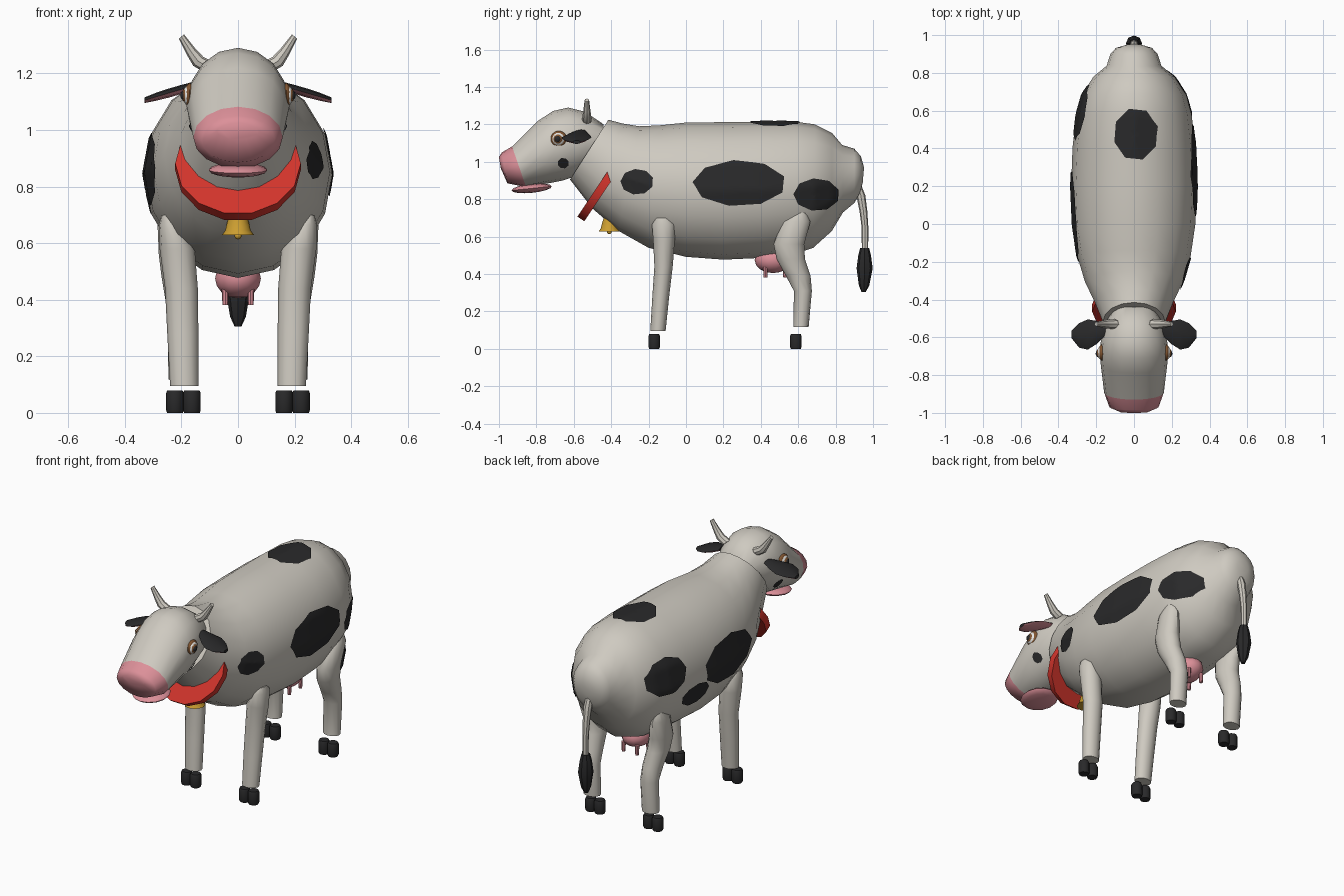
import bpy, bmesh, math
from mathutils import Vector, Matrix
from mathutils.bvhtree import BVHTree

if "Cube" in bpy.data.objects:
    bpy.data.objects.remove(bpy.data.objects["Cube"])


def colour(name, r, g, b):
    m = bpy.data.materials.new(name)
    m.diffuse_color = (r, g, b, 1)
    m.use_nodes = True
    m.node_tree.nodes["Principled BSDF"].inputs["Base Color"].default_value = m.diffuse_color
    return m


HIDE = colour("hide_cream", 0.62, 0.59, 0.53)
BLACK = colour("black", 0.022, 0.022, 0.023)
PINK = colour("pink", 0.72, 0.28, 0.32)
RED = colour("red", 0.65, 0.035, 0.025)
GOLD = colour("gold", 0.60, 0.34, 0.03)
BROWN = colour("brown", 0.22, 0.09, 0.03)
WHITE = colour("white", 0.8, 0.8, 0.78)


def finish(bm, name, mats, rule=None, angle=40):
    bmesh.ops.recalc_face_normals(bm, faces=bm.faces[:])
    bm.normal_update()
    for f in bm.faces:
        f.material_index = rule(f) if rule else 0
    me = bpy.data.meshes.new(name)
    bm.to_mesh(me)
    bm.free()
    ob = bpy.data.objects.new(name, me)
    bpy.context.collection.objects.link(ob)
    for m in mats:
        me.materials.append(m)
    bpy.context.view_layer.objects.active = ob
    ob.select_set(True)
    bpy.ops.object.shade_smooth_by_angle(angle=math.radians(angle))
    ob.select_set(False)
    return ob


def loft(name, rings, mats, n=12, rule=None, angle=40):
    """Skin elliptical rings, each given as (centre, half axis, half axis)."""
    bm = bmesh.new()
    loops = []
    for c, u, v in rings:
        c, u, v = Vector(c), Vector(u), Vector(v)
        loops.append([bm.verts.new(c + u * math.cos(2 * math.pi * i / n)
                                   + v * math.sin(2 * math.pi * i / n)) for i in range(n)])
    for a, b in zip(loops, loops[1:]):
        for i in range(n):
            bm.faces.new((a[i], a[(i + 1) % n], b[(i + 1) % n], b[i]))
    bm.faces.new(loops[0])
    bm.faces.new(loops[-1])
    return finish(bm, name, mats, rule, angle)


def side_rings(sections):
    """Rings from side outline: top y, top z, bottom y, bottom z, half width."""
    return [((0, (a + c) / 2, (b + d) / 2), (w, 0, 0), (0, (a - c) / 2, (b - d) / 2))
            for a, b, c, d, w in sections]


def flat_rings(sections):
    """Horizontal rings: x, y, z, x radius, y radius."""
    return [((x, y, z), (rx, 0, 0), (0, ry, 0)) for x, y, z, rx, ry in sections]


def ellipsoid(name, centre, radii, mat, seg=14, tilt=0):
    bm = bmesh.new()
    bmesh.ops.create_uvsphere(bm, u_segments=seg, v_segments=seg // 2 + 1, radius=1)
    bm.transform(Matrix.Translation(centre) @ Matrix.Rotation(tilt, 4, 'X')
                 @ Matrix.Diagonal((*radii, 1)))
    return finish(bm, name, [mat], angle=60)


# Body with neck and rump
body = loft("body", side_rings([
    (-0.415, 1.225, -0.62, 0.905, 0.165),
    (-0.34, 1.205, -0.50, 0.75, 0.205),
    (-0.25, 1.19, -0.36, 0.63, 0.26),
    (-0.14, 1.195, -0.20, 0.54, 0.30),
    (0.0, 1.21, 0.0, 0.492, 0.325),
    (0.2, 1.212, 0.2, 0.477, 0.333),
    (0.4, 1.215, 0.42, 0.487, 0.325),
    (0.58, 1.215, 0.58, 0.507, 0.305),
    (0.69, 1.20, 0.68, 0.54, 0.275),
    (0.78, 1.155, 0.78, 0.63, 0.215),
    (0.835, 1.09, 0.84, 0.73, 0.145),
    (0.90, 1.07, 0.90, 0.78, 0.125),
    (0.935, 1.03, 0.93, 0.83, 0.095),
    (0.952, 0.97, 0.945, 0.89, 0.04)]), [HIDE], n=16, angle=60)

# Head, with the muzzle painted pink
head = loft("head", side_rings([
    (-1.0, 1.025, -0.99, 0.965, 0.075),
    (-0.985, 1.05, -0.955, 0.885, 0.13),
    (-0.93, 1.082, -0.855, 0.865, 0.158),
    (-0.79, 1.22, -0.72, 0.888, 0.175),
    (-0.71, 1.272, -0.66, 0.90, 0.182),
    (-0.63, 1.29, -0.60, 0.92, 0.175),
    (-0.54, 1.268, -0.53, 0.95, 0.155),
    (-0.44, 1.20, -0.45, 1.0, 0.11)]), [HIDE, PINK], n=16, angle=60,
    rule=lambda f: int(max(v.co.y + 0.345 * (v.co.z - 0.865) for v in f.verts) < -0.85))
ellipsoid("lower_lip", (0, -0.825, 0.858), (0.105, 0.108, 0.024), PINK, tilt=0.1)


# Patches laid over the hide
def patch(name, target, centre, radii, axis, n=9, rings=6):
    me = target.data
    tree = BVHTree.FromPolygons([v.co for v in me.vertices],
                                [tuple(p.vertices) for p in me.polygons])
    d = Vector(axis)
    u, v = (Vector((0, 1, 0)), Vector((0, 0, 1))) if d.x else (Vector((1, 0, 0)), Vector((0, 1, 0)))
    bm = bmesh.new()

    def drop(s, t):
        hit, nor, _, _ = tree.ray_cast(Vector(centre) + u * s + v * t + d * 2, -d)
        return bm.verts.new(hit + nor * (0.006 if nor.dot(d) > 0 else -0.006))

    m = n * 3
    loops = []
    for k in range(1, rings + 1):
        pts = []
        for i in range(m):
            a, t = i // 3, (i % 3) / 3
            p = [Vector((math.cos(2 * math.pi * j / n + 0.3), math.sin(2 * math.pi * j / n + 0.3)))
                 for j in (a, a + 1)]
            q = p[0].lerp(p[1], t) * k / rings
            pts.append(drop(q.x * radii[0], q.y * radii[1]))
        loops.append(pts)
    mid = drop(0, 0)
    for i in range(m):
        j = (i + 1) % m
        bm.faces.new((mid, loops[0][i], loops[0][j]))
        for a, b in zip(loops, loops[1:]):
            bm.faces.new((a[i], b[i], b[j], a[j]))
    ob = finish(bm, name, [BLACK], angle=60)
    if sum((p.normal.dot(d) for p in ob.data.polygons)) < 0:
        ob.data.flip_normals()


for i, (s, y, z, ry, rz) in enumerate([
        (1, -0.26, 0.893, 0.088, 0.068), (1, 0.285, 0.885, 0.25, 0.122),
        (1, 0.695, 0.825, 0.122, 0.086), (-1, 0.04, 0.86, 0.25, 0.13),
        (-1, 0.59, 0.94, 0.15, 0.105), (-1, 0.36, 0.76, 0.12, 0.06)]):
    patch(f"side_patch_{i}", body, (0, y, z), (ry, rz), (s, 0, 0))
patch("back_patch", body, (0.01, 0.475, 1), (0.118, 0.14), (0, 0, 1), n=8)

# Collar and bell
t = Vector((0, 0.031, -0.02))
loft("collar", [(Vector((0, -0.445, 0.87)) + t * k, (0.222, 0, 0), (0, 0.12, 0.18))
                for k in (-0.6, 0.6)], [RED], n=14, angle=30)
loft("bell", flat_rings([(0, -0.41, z, r, r) for z, r in
                         ((0.70, 0.03), (0.675, 0.038), (0.645, 0.045), (0.628, 0.057))]),
     [GOLD], n=12)
ellipsoid("bell_clapper", (0, -0.41, 0.626), (0.013, 0.013, 0.013), GOLD, seg=8)

# Parts in left and right pairs
for s, side in ((1, "right"), (-1, "left")):
    loft(f"front_leg_{side}", flat_rings([
        (s * 0.25, -0.125, 0.70, 0.02, 0.035), (s * 0.235, -0.12, 0.665, 0.045, 0.062),
        (s * 0.215, -0.118, 0.58, 0.062, 0.058), (s * 0.20, -0.12, 0.44, 0.058, 0.049),
        (s * 0.195, -0.135, 0.28, 0.055, 0.045),
        (s * 0.19, -0.15, 0.095, 0.05, 0.041)]), [HIDE])
    loft(f"hind_leg_{side}", flat_rings([
        (s * 0.25, 0.61, 0.73, 0.02, 0.03), (s * 0.24, 0.59, 0.68, 0.045, 0.075),
        (s * 0.22, 0.55, 0.56, 0.06, 0.082), (s * 0.21, 0.56, 0.48, 0.06, 0.076),
        (s * 0.20, 0.60, 0.39, 0.055, 0.066), (s * 0.195, 0.625, 0.31, 0.053, 0.048),
        (s * 0.195, 0.615, 0.118, 0.051, 0.041)]), [HIDE])
    # Cloven hooves
    for leg, y in (("front", -0.17), ("hind", 0.587)):
        for k in (-1, 1):
            x = s * 0.193 + k * 0.03
            loft(f"{leg}_hoof_{side}_{'inner' if k * s < 0 else 'outer'}", flat_rings([
                (x, y, 0, 0.028, 0.028), (x, y, 0.01, 0.031, 0.032),
                (x, y, 0.07, 0.031, 0.032), (x, y, 0.08, 0.027, 0.027)]), [BLACK], n=10)
    # Horn
    loft(f"horn_{side}", [((s * x, -0.53, z), (r * 0.75, 0, -s * r * 0.65), (0, r, 0)) for x, z, r in
                          ((0.10, 1.22, 0.026), (0.14, 1.242, 0.024),
                           (0.165, 1.275, 0.019), (0.2, 1.33, 0.012))], [HIDE], n=8)
    # Ear, black above and pink beneath
    loft(f"ear_{side}", [((s * x, y, z), (0, w, 0), (0, 0, h)) for x, y, z, w, h in
                         ((0.15, -0.56, 1.16, 0.03, 0.012), (0.20, -0.575, 1.143, 0.062, 0.016),
                          (0.245, -0.585, 1.13, 0.08, 0.016), (0.29, -0.59, 1.117, 0.065, 0.014),
                          (0.33, -0.585, 1.105, 0.02, 0.01))], [BLACK, PINK], n=8,
         rule=lambda f: int(f.normal.z < -0.3))
    # Eye
    for part, x, y, r, mat in (("rim", 0.171, -0.68, 0.044, BROWN), ("white", 0.177, -0.682, 0.035, WHITE),
                               ("iris", 0.182, -0.684, 0.027, BROWN), ("pupil", 0.186, -0.686, 0.02, BLACK)):
        ellipsoid(f"eye_{part}_{side}", (s * x, y, 1.122), (0.018, r, r), mat, seg=12)
    patch(f"cheek_patch_{side}", head, (0, -0.657, 0.995), (0.03, 0.028), (s, 0, 0), n=8, rings=3)
    # Teats
    for y in (0.425, 0.53):
        loft(f"teat_{side}_{'front' if y < 0.5 else 'rear'}", flat_rings(
            [(s * 0.045, y, 0.44, 0.013, 0.013), (s * 0.045, y, 0.382, 0.01, 0.01)]), [PINK], n=8)

# Udder
ellipsoid("udder", (0, 0.465, 0.475), (0.083, 0.098, 0.07), PINK)

# Tail and tuft
loft("tail", flat_rings([(0, 0.915, 0.88, 0.02, 0.02), (0, 0.935, 0.82, 0.024, 0.024),
                         (0, 0.948, 0.74, 0.021, 0.021), (0, 0.957, 0.65, 0.018, 0.018),
                         (0, 0.957, 0.52, 0.017, 0.017)]), [HIDE], n=8)
loft("tail_tuft", flat_rings([(0, 0.955, 0.54, 0.024, 0.024), (0, 0.955, 0.50, 0.034, 0.034),
                              (0, 0.955, 0.43, 0.043, 0.043), (0, 0.952, 0.34, 0.028, 0.028),
                              (0, 0.95, 0.305, 0.012, 0.012)]), [BLACK], n=8)
